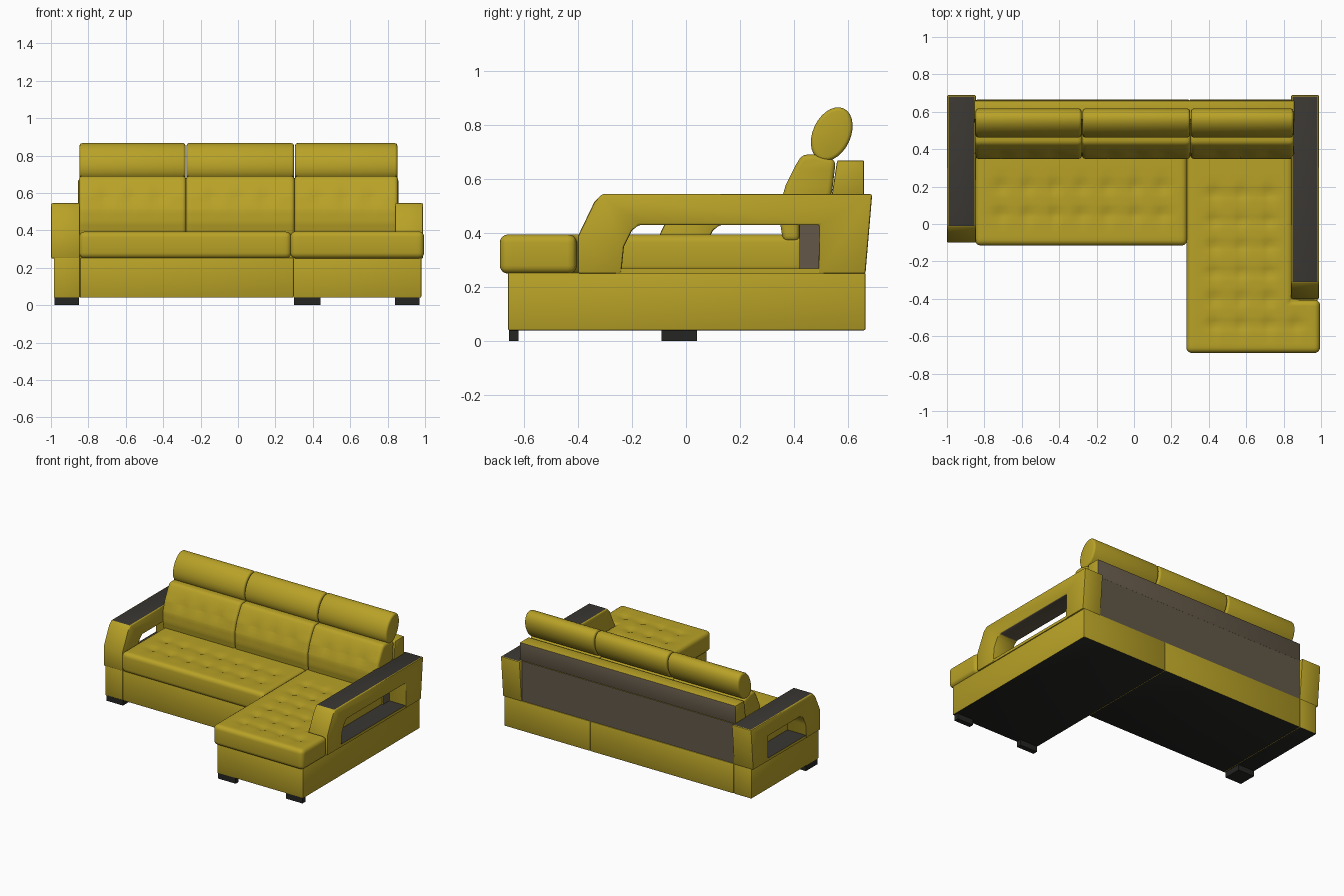
import bpy, bmesh, math
from mathutils import Vector

cube = bpy.data.objects.get("Cube")
if cube:
    bpy.data.objects.remove(cube, do_unlink=True)


def material(name, rgb):
    m = bpy.data.materials.new(name)
    m.use_nodes = True
    m.diffuse_color = (*rgb, 1)
    m.node_tree.nodes["Principled BSDF"].inputs["Base Color"].default_value = (*rgb, 1)
    return m


MUSTARD, CHARCOAL, BROWN, BLACK = range(4)
MATS = [material("mustard fabric", (0.48, 0.36, 0.02)),
        material("charcoal armrest", (0.042, 0.038, 0.032)),
        material("grey brown lining", (0.125, 0.098, 0.065)),
        material("black underside", (0.018, 0.018, 0.016))]


def tuft(bm, facing, buttons, step, depth):
    """Cut a fine grid into the cushion and press dimples into one side."""
    facing = Vector(facing)
    across = [0, 1] if facing.z else [0, 2]
    for a in across:
        vals = [v.co[a] for v in bm.verts]
        lo, hi = min(vals), max(vals)
        n = round((hi - lo) / step)
        for i in range(1, n):
            co, no = Vector(), Vector()
            co[a], no[a] = lo + (hi - lo) * i / n, 1
            bmesh.ops.bisect_plane(bm, geom=bm.verts[:] + bm.edges[:] + bm.faces[:],
                                   plane_co=co, plane_no=no)
    bm.normal_update()
    a, b = across
    moves = []
    for v in bm.verts:
        if v.normal.dot(facing) > 0.6:
            press = 0
            for p, q in buttons:
                dx, dy = v.co[a] - p, v.co[b] - q
                press += math.exp(-(dx * dx + dy * dy) / 0.0007)
                # soft pleats running between neighbouring buttons
                if abs(dx) < 0.075 and abs(dy) < 0.075:
                    press += 0.25 * math.exp(-min(abs(dx), abs(dy)) ** 2 / 0.0003)
            moves.append((v, min(press, 1.1)))
    for v, press in moves:
        v.co -= facing * depth * press


def prism(name, pts, axis, lo, hi, bevel=0.0, segs=2, rule=None, mat=MUSTARD, tufting=None):
    """Extrude a profile along x (points are y, z) or along z (points are x, y)."""
    bm = bmesh.new()
    place = (lambda p, h: (h, *p)) if axis == "x" else (lambda p, h: (*p, h))
    ends = [[bm.verts.new(place(p, h)) for p in pts] for h in (lo, hi)]
    for ring in ends:
        bm.faces.new(ring)
    n = len(pts)
    for i in range(n):
        j = (i + 1) % n
        bm.faces.new((ends[0][i], ends[0][j], ends[1][j], ends[1][i]))
    bmesh.ops.recalc_face_normals(bm, faces=bm.faces[:])
    if bevel:
        sharp = [e for e in bm.edges if e.calc_face_angle() > 0.5]
        bmesh.ops.bevel(bm, geom=sharp, offset=bevel, segments=segs, profile=0.5,
                        affect='EDGES', clamp_overlap=True)
    if tufting:
        tuft(bm, *tufting)
    bm.normal_update()
    for f in bm.faces:
        f.material_index = mat
        if rule:
            f.material_index = rule(f.normal, f.calc_center_median())
    me = bpy.data.meshes.new(name)
    bm.to_mesh(me)
    bm.free()
    for m in MATS:
        me.materials.append(m)
    ob = bpy.data.objects.new(name, me)
    bpy.context.collection.objects.link(ob)
    bpy.ops.object.select_all(action='DESELECT')
    ob.select_set(True)
    bpy.context.view_layer.objects.active = ob
    bpy.ops.object.shade_smooth_by_angle(angle=math.radians(40))
    return ob


def box(name, x0, x1, y0, y1, z0, z1, **kw):
    return prism(name, [(x0, y0), (x1, y0), (x1, y1), (x0, y1)], "z", z0, z1, **kw)


# Plinth in three sections, dark underneath
def plinth_rule(n, c):
    return BLACK if n.z < -0.9 else MUSTARD


for name, x0, x1, y0 in (("arm_plinth", -0.985, -0.845, -0.10),
                         ("sofa_plinth", -0.845, 0.295, -0.10),
                         ("chaise_plinth", 0.295, 0.98, -0.66)):
    box(name, x0, x1, y0, 0.665, 0.04, 0.255, bevel=0.006, rule=plinth_rule)

# Feet
for name, x0, x1, y0, y1 in (("sofa_foot", -0.98, -0.85, -0.09, 0.04),
                             ("chaise_inner_foot", 0.30, 0.44, -0.655, -0.62),
                             ("chaise_outer_foot", 0.84, 0.97, -0.655, -0.62)):
    box(name, x0, x1, y0, y1, 0, 0.045, mat=BLACK)


# Tufted seats
sofa_buttons = [(-0.71 + 0.143 * i, y) for i in range(7) for y in (0.05, 0.2)]
box("sofa_seat", -0.85, 0.285, -0.115, 0.44, 0.25, 0.393, bevel=0.03, segs=4,
    tufting=((0, 0, 1), sofa_buttons, 0.025, 0.014))
chaise_buttons = [(0.43 + 0.145 * i, -0.54 + 0.14 * j) for i in range(3) for j in range(6)]
chaise_buttons += [(0.865, -0.54)]
chaise_plan = [(0.28, -0.69), (0.995, -0.69), (0.995, -0.405),
               (0.85, -0.405), (0.85, 0.44), (0.28, 0.44)]
prism("chaise_seat", chaise_plan, "z", 0.25, 0.395, bevel=0.03, segs=4,
      tufting=((0, 0, 1), chaise_buttons, 0.025, 0.014))


# Back frame with lining on the rear and lower ends
def frame_rule(n, c):
    if n.y > 0.9 or (abs(n.x) > 0.9 and c.z < 0.52):
        return BROWN
    return MUSTARD


prism("back_frame_lower", [(0.42, 0.25), (0.42, 0.44), (0.54, 0.54), (0.66, 0.54), (0.66, 0.25)],
      "x", -0.855, 0.858, rule=frame_rule)
prism("back_frame_upper", [(0.54, 0.54), (0.56, 0.67), (0.66, 0.67), (0.66, 0.54)],
      "x", -0.855, 0.858, bevel=0.006, rule=frame_rule)

# Back cushions and tilted oval headrests
back_profile = [(0.36, 0.37), (0.348, 0.44), (0.35, 0.51), (0.37, 0.58), (0.405, 0.65),
                (0.43, 0.69), (0.48, 0.692), (0.555, 0.67), (0.54, 0.54), (0.42, 0.44), (0.42, 0.37)]
tilt = math.radians(-25)
headrest_profile = []
for i in range(28):
    t = math.tau * i / 28
    u, w = 0.07 * math.cos(t), 0.105 * math.sin(t)
    headrest_profile.append((0.54 + u * math.cos(tilt) - w * math.sin(tilt),
                             0.767 + u * math.sin(tilt) + w * math.cos(tilt)))
for side, x0, x1 in (("right", -0.85, -0.278), ("middle", -0.278, 0.302), ("left", 0.302, 0.855)):
    buttons = [(x0 + (x1 - x0) * k / 4, 0.58) for k in (1, 2, 3)]
    prism(side + "_back_cushion", back_profile, "x", x0, x1, bevel=0.018, segs=3,
          tufting=((0, -1, 0), buttons, 0.03, 0.012))
    prism(side + "_headrest", headrest_profile, "x", x0 + 0.003, x1 - 0.003, bevel=0.014, segs=3)


# Arms: open arches with dark tops, lined ceilings and a sill below the opening
def arm_rule(n, c):
    if n.z > 0.95 and c.z > 0.5:
        return CHARCOAL
    if n.z < -0.9 and c.z > 0.4:
        return BROWN
    return MUSTARD


def sill_rule(n, c):
    return CHARCOAL if n.z > 0.9 else MUSTARD


for side, x0, x1, shift in (("right", -1.0, -0.845, 0.30), ("left", 0.84, 0.99, 0.0)):
    front = [(-0.40, 0.25), (-0.40, 0.39), (-0.34, 0.515), (-0.31, 0.545)]
    opening = [(-0.175, 0.43), (-0.20, 0.41), (-0.23, 0.35), (-0.24, 0.25)]
    arch = [(y + shift, z) for y, z in front]
    arch += [(0.69, 0.545), (0.665, 0.25), (0.49, 0.25), (0.495, 0.43)]
    arch += [(y + shift, z) for y, z in opening]
    prism(side + "_arm", arch, "x", x0, x1, bevel=0.008, rule=arm_rule)
    box(side + "_arm_sill", x0 + 0.004, x1 - 0.004, shift - 0.26, 0.51, 0.25, 0.27, rule=sill_rule)
